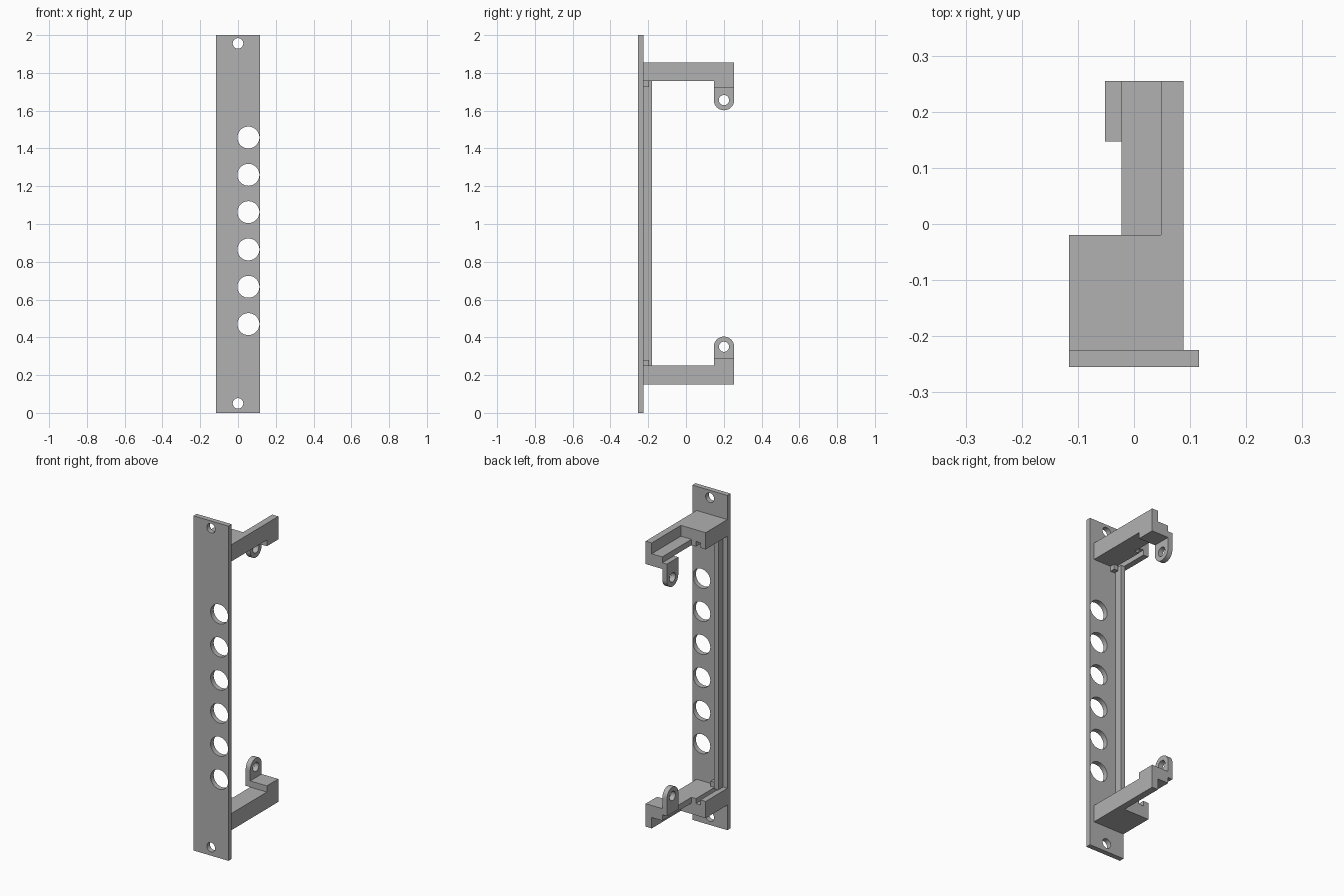
import bpy, math
from mathutils import Matrix

if "Cube" in bpy.data.objects:
    bpy.data.objects.remove(bpy.data.objects["Cube"])

grey = bpy.data.materials.new("grey plastic")
grey.diffuse_color = (0.44, 0.44, 0.44, 1)
grey.use_nodes = True
grey.node_tree.nodes["Principled BSDF"].inputs["Base Color"].default_value = grey.diffuse_color

# local outline axes -> world: outlines in the XZ plane or in the YZ plane
XZ = Matrix(((1, 0, 0, 0), (0, 0, -1, 0), (0, 1, 0, 0), (0, 0, 0, 1)))
YZ = Matrix(((0, 0, 1, 0), (1, 0, 0, 0), (0, 1, 0, 0), (0, 0, 0, 1)))


def rect(a0, a1, b0, b1):
    return [(a0, b0), (a1, b0), (a1, b1), (a0, b1)]


def arc(a, b, r, n=48, start=0, sweep=2 * math.pi):
    return [(a + r * math.cos(start + sweep * i / n),
             b + r * math.sin(start + sweep * i / n)) for i in range(n)]


def extrude(name, loops, plane, lo, hi):
    """Solid from a closed outline plus hole loops, between lo and hi."""
    curve = bpy.data.curves.new(name, 'CURVE')
    curve.dimensions = '2D'
    curve.fill_mode = 'BOTH'
    curve.extrude = (hi - lo) / 2
    for pts in loops:
        s = curve.splines.new('POLY')
        s.points.add(len(pts) - 1)
        for p, (a, b) in zip(s.points, pts):
            p.co = (a, b, 0, 1)
        s.use_cyclic_u = True
    ob = bpy.data.objects.new(name, curve)
    bpy.context.collection.objects.link(ob)
    mid = (lo + hi) / 2
    shift = (0, mid, 0) if plane is XZ else (mid, 0, 0)
    ob.matrix_world = Matrix.Translation(shift) @ plane
    bpy.ops.object.select_all(action='DESELECT')
    ob.select_set(True)
    bpy.context.view_layer.objects.active = ob
    bpy.ops.object.convert(target='MESH')
    ob = bpy.context.object
    bpy.ops.object.mode_set(mode='EDIT')
    bpy.ops.mesh.select_all(action='SELECT')
    bpy.ops.mesh.remove_doubles(threshold=0.0001)
    bpy.ops.mesh.normals_make_consistent(inside=False)
    bpy.ops.object.mode_set(mode='OBJECT')
    bpy.ops.object.shade_smooth_by_angle(angle=math.radians(30))
    ob.data.materials.clear()
    ob.data.materials.append(grey)
    return ob


# front panel with two screw holes and six round openings
holes = [arc(0, z, 0.028) for z in (0.05, 1.956)]
holes += [arc(0.055, 0.47 + 0.1976 * i, 0.058) for i in range(6)]
extrude("front_panel", [rect(-0.116, 0.116, 0, 2)] + holes, XZ, -0.255, -0.225)

# stiffening rail behind the panel
extrude("rear_rail", [rect(-0.088, -0.06, 0.25, 1.756)], XZ, -0.225, -0.18)

# lower bracket, and its mirror image at the top
for side in ("lower", "upper"):
    def put(name, loops, plane, lo, hi):
        if side == "upper":
            loops = [[(a, 2.006 - b) for a, b in l] for l in loops]
        extrude(f"{side}_{name}", loops, plane, lo, hi)

    # mounting block with a board groove
    put("block", [[(-0.116, 0.15), (0.088, 0.15), (0.088, 0.25), (-0.052, 0.25),
                   (-0.052, 0.22), (-0.082, 0.22), (-0.082, 0.25), (-0.116, 0.25)]],
        XZ, -0.225, -0.02)
    # angle-section arm
    put("arm", [[(0.088, 0.15), (0.088, 0.25), (-0.022, 0.25), (-0.022, 0.215),
                 (0.048, 0.215), (0.048, 0.15)]], XZ, -0.02, 0.255)
    # raised pad at the arm end
    put("arm_pad", [rect(-0.022, 0.088, 0.25, 0.287)], XZ, 0.147, 0.255)
    # rounded screw tab
    outline = [(0.147, 0.25), (0.255, 0.25)] + arc(0.201, 0.35, 0.054, 24, 0, math.pi) + [(0.147, 0.35)]
    put("screw_tab", [outline, arc(0.201, 0.35, 0.027, 32)], YZ, -0.052, -0.022)
    # small board stop beside the panel
    put("board_stop", [rect(-0.054, -0.026, 0.25, 0.28)], XZ, -0.225, -0.195)
